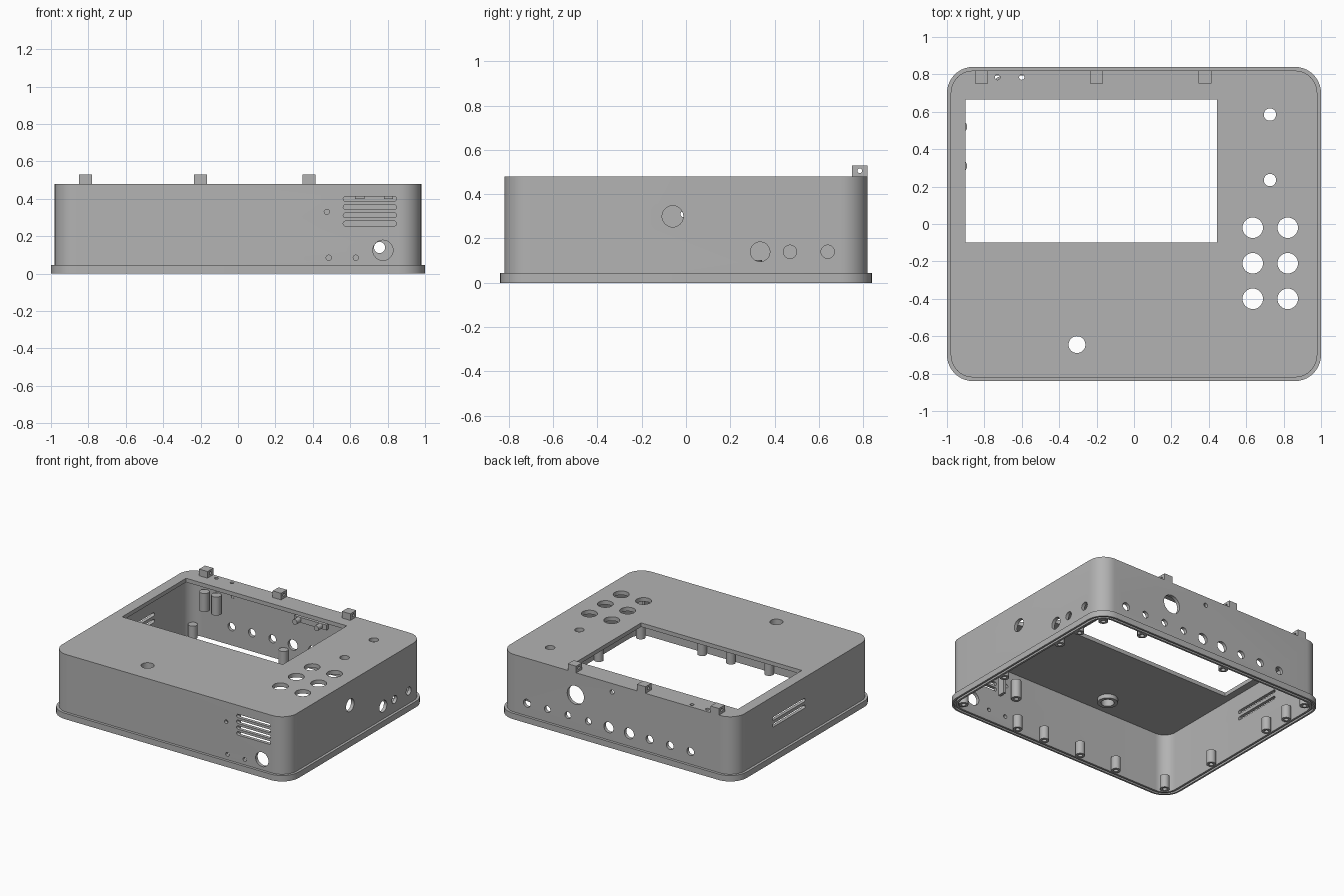
import bpy, bmesh
from math import pi, cos, sin
from mathutils import Matrix, Vector

old = bpy.data.objects.get("Cube")
if old:
    bpy.data.objects.remove(old, do_unlink=True)

GREY = (0.45, 0.45, 0.45, 1)
mat = bpy.data.materials.new("plain_grey")
mat.use_nodes = True
mat.diffuse_color = GREY
mat.node_tree.nodes["Principled BSDF"].inputs["Base Color"].default_value = GREY

TURN = {"x": Matrix.Rotation(pi / 2, 4, "Y"),
        "y": Matrix.Rotation(pi / 2, 4, "X"),
        "z": Matrix.Identity(4)}


def finish(bm, name):
    bmesh.ops.recalc_face_normals(bm, faces=bm.faces)
    mesh = bpy.data.meshes.new(name)
    bm.to_mesh(mesh)
    bm.free()
    mesh.materials.append(mat)
    obj = bpy.data.objects.new(name, mesh)
    bpy.context.collection.objects.link(obj)
    return obj


def cyl(bm, centre, r, length, axis="z", seg=32):
    m = Matrix.Translation(centre) @ TURN[axis]
    return bmesh.ops.create_cone(bm, cap_ends=True, segments=seg, radius1=r, radius2=r,
                                 depth=length, matrix=m)["verts"]


def slot(bm, centre, r, span, length, axis, along):
    """Cylinder stretched into a round-ended slot."""
    c, d = Vector(centre), Vector(along)
    for v in cyl(bm, centre, r, length, axis, 24):
        side = (v.co - c).dot(d)
        v.co += d * (span / 2 - r) * (1 if side > 0 else -1)


def box(bm, lo, hi):
    lo, hi = Vector(lo), Vector(hi)
    m = Matrix.Translation((lo + hi) / 2) @ Matrix.Diagonal((*(hi - lo), 1))
    bmesh.ops.create_cube(bm, size=1, matrix=m)


def cut(obj, bm):
    """Subtract the cutter mesh and bake the result."""
    cutter = finish(bm, "cutter")
    cutter.hide_render = True
    mod = obj.modifiers.new("cut", "BOOLEAN")
    mod.operation, mod.solver, mod.object = "DIFFERENCE", "EXACT", cutter
    bpy.context.view_layer.update()
    dg = bpy.context.evaluated_depsgraph_get()
    baked = bpy.data.meshes.new_from_object(obj.evaluated_get(dg))
    obj.modifiers.clear()
    obj.data = baked
    bpy.data.objects.remove(cutter, do_unlink=True)


def ring(bm, inset, z, seg=10):
    """Rounded rectangle, inset from the lip outline."""
    r, verts = 0.14 - inset, []
    for k, (sx, sy) in enumerate([(1, 1), (-1, 1), (-1, -1), (1, -1)]):
        for i in range(seg + 1):
            a = (k + i / seg) * pi / 2
            verts.append(bm.verts.new((sx * 0.86 + r * cos(a), sy * 0.70 + r * sin(a), z)))
    return verts


# Hollow shell: ceiling, inner wall, grooved rim, lip, outer wall, top
bm = bmesh.new()
profile = [(.045, .45), (.045, 0), (.03, 0), (.03, .015), (.014, .015), (.014, 0),
           (0, 0), (0, .045), (.02, .045), (.02, .48)]
rings = [ring(bm, i, z) for i, z in profile]
for a, b in zip(rings, rings[1:]):
    for i in range(len(a)):
        j = (i + 1) % len(a)
        bm.faces.new((a[i], a[j], b[j], b[i]))
bm.faces.new(rings[0])
bm.faces.new(rings[-1])
shell = finish(bm, "enclosure_shell")

# Openings in the top: screen window, buttons, lamps, knob
bm = bmesh.new()
box(bm, (-.9, -.1, .4), (.445, .665, .55))
for x in (.635, .822):
    for y in (-.02, -.21, -.4):
        cyl(bm, (x, y, .46), .055, .2)
for x, y, r in [(.727, .585, .033), (.727, .235, .033), (-.305, -.645, .045),
                (-.73, .785, .014), (-.6, .785, .014)]:
    cyl(bm, (x, y, .46), r, .2)

# Openings in the front: vent slots and holes
for i in range(4):
    slot(bm, (.705, -.81, .4 - i * .044), .013, .285, .1, "y", (1, 0, 0))
for x, z, r in [(.775, .125, .054), (.475, .33, .014), (.485, .085, .014), (.63, .085, .014)]:
    cyl(bm, (x, -.81, z), r, .1, "y")

# Openings in the back: connector row, large and small holes
for i, r in enumerate((.03, .025, .025, .025, .04, .04, .03, .03, .03)):
    cyl(bm, (.757 - i * .171, .81, .14), r, .1, "y")
cyl(bm, (.35, .81, .31), .07, .1, "y")
cyl(bm, (.045, .81, .415), .016, .1, "y")

# Openings in the sides
for y, z, r in [(-.06, .3, .048), (.335, .14, .044), (.47, .14, .03), (.64, .14, .03)]:
    cyl(bm, (.97, y, z), r, .1, "x")
for z in (.31, .26):
    slot(bm, (-.97, .17, z), .013, .39, .1, "x", (0, 1, 0))
cut(shell, bm)

# Screw bosses round the bottom rim
spots = [(sx * .9, sy * .745) for sx in (-1, 1) for sy in (-1, 1)]
spots += [(x, -.765) for x in (.4, .16, -.16, -.48)]
spots += [(x, .765) for x in (.57, -.155)]
spots += [(sx * .925, y) for sx in (-1, 1) for y in (-.28, .31, .52)]
bm, pilot = bmesh.new(), bmesh.new()
for x, y in spots:
    cyl(bm, (x, y, .052), .033, .1, seg=24)
    cyl(pilot, (x, y, .02), .016, .1, seg=16)
bosses = finish(bm, "screw_bosses")
cut(bosses, pilot)

# Tall posts on the inner walls
bm, pilot = bmesh.new(), bmesh.new()
for x, y in [(-.81, .755), (-.71, .755), (.42, -.755)]:
    cyl(bm, (x, y, .3), .035, .14, seg=24)
    cyl(pilot, (x, y, .22), .016, .1, seg=16)
posts = finish(bm, "inner_posts")
cut(posts, pilot)

# Collar under the knob hole
bm, pilot = bmesh.new(), bmesh.new()
cyl(bm, (-.305, -.645, .435), .07, .032)
cyl(pilot, (-.305, -.645, .43), .045, .2)
collar = finish(bm, "knob_collar")
cut(collar, pilot)

# Hinge lugs on the back edge
bm, pilot = bmesh.new(), bmesh.new()
for x in (-.815, -.2, .38):
    box(bm, (x - .035, .75, .475), (x + .035, .82, .53))
    cyl(pilot, (x, .785, .506), .011, .2, "x", 16)
lugs = finish(bm, "hinge_lugs")
cut(lugs, pilot)

# Vent bracket ribs and clips
bm = bmesh.new()
for x in (.535, .875):
    box(bm, (x - .01, -.8, .23), (x + .01, -.74, .452))
for x in (.65, .805):
    box(bm, (x - .025, -.775, .4), (x + .025, -.74, .452))
bracket = finish(bm, "vent_bracket")

# Small bracket with pegs on the back wall
bm = bmesh.new()
box(bm, (-.07, .77, .34), (.2, .797, .38))
for x in (-.03, .15):
    cyl(bm, (x, .75, .36), .02, .06, "y", 16)
pegs = finish(bm, "peg_bracket")

# Smooth shading with sharp edges kept
bpy.ops.object.select_all(action="DESELECT")
for o in (shell, bosses, posts, collar, lugs, bracket, pegs):
    o.select_set(True)
bpy.context.view_layer.objects.active = shell
bpy.ops.object.shade_smooth_by_angle()
